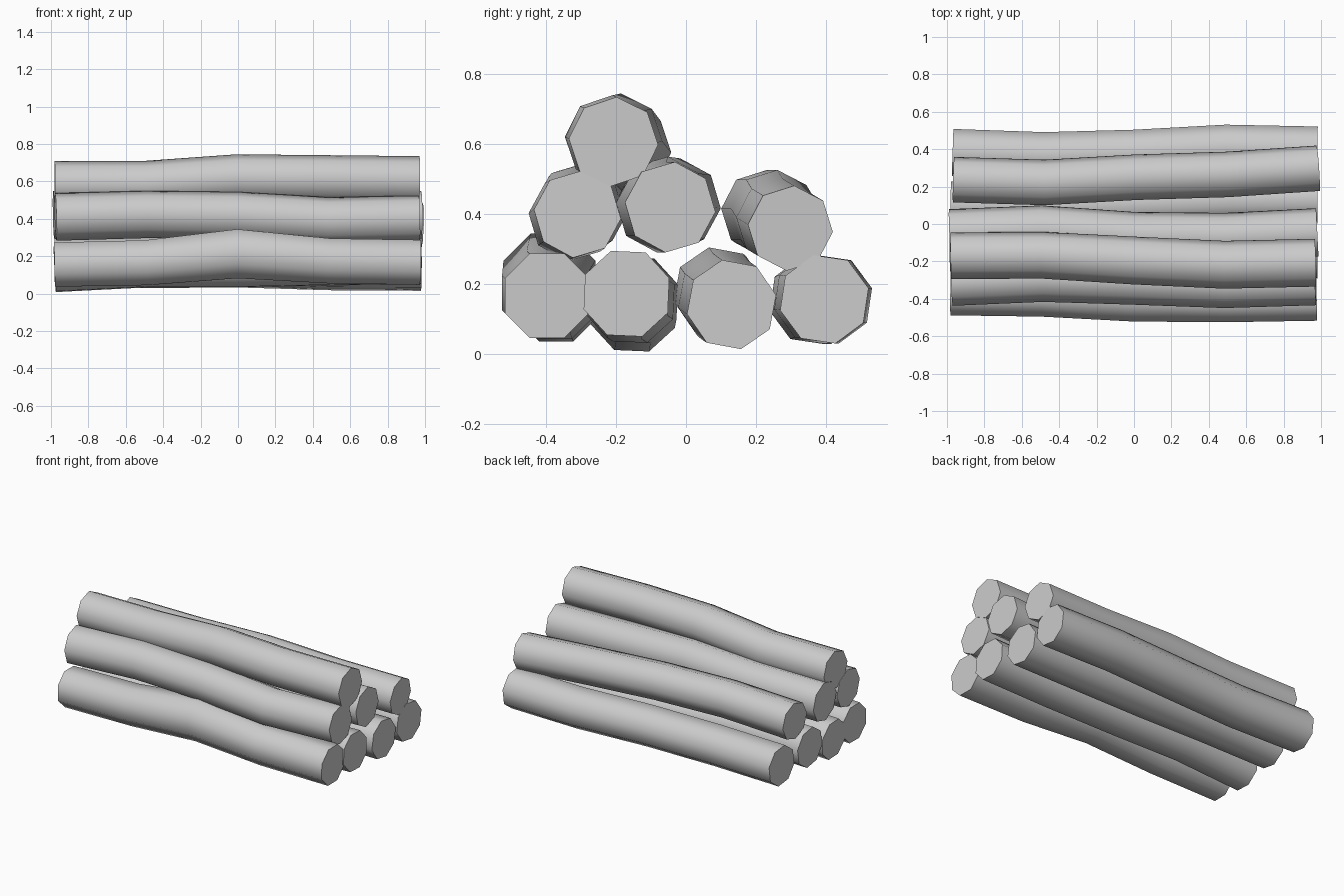
import bpy, bmesh, math
from mathutils import Vector

if "Cube" in bpy.data.objects:
    bpy.data.objects.remove(bpy.data.objects["Cube"])

SIDES = 8


def log(name, x0, x1, ys, zs, radii, phase):
    """Crooked eight-sided log: five rings along x, flat sharp-edged ends."""
    n = len(ys)
    pts = [Vector((x0 + (x1 - x0) * i / (n - 1), ys[i], zs[i])) for i in range(n)]
    bm = bmesh.new()
    rings = []
    for i, p in enumerate(pts):
        t = (pts[min(i + 1, n - 1)] - pts[max(i - 1, 0)]).normalized()
        v = (Vector((0, 0, 1)) - t * t.z).normalized()
        u = v.cross(t)
        ring = []
        for k in range(SIDES):
            a = math.radians(phase) + math.tau * k / SIDES
            ring.append(bm.verts.new(p + (u * math.cos(a) + v * math.sin(a)) * radii[i]))
        rings.append(ring)
    for a, b in zip(rings, rings[1:]):
        for k in range(SIDES):
            j = (k + 1) % SIDES
            bm.faces.new((a[k], a[j], b[j], b[k])).smooth = True
    for ring in (rings[0], rings[-1]):
        cap = bm.faces.new(ring)
        for e in cap.edges:
            e.smooth = False
    bmesh.ops.recalc_face_normals(bm, faces=bm.faces)
    me = bpy.data.meshes.new(name)
    bm.to_mesh(me)
    bm.free()
    bpy.context.collection.objects.link(bpy.data.objects.new(name, me))


R = [0.13] * 5

# bottom row
log("bottom_log_1", -0.98, 0.975, (-.37, -.375, -.39, -.405, -.397),
    (.155, .165, .213, .175, .167), (.128, .13, .142, .13, .13), 22.5)
log("bottom_log_2", -0.98, 0.98, (-.15, -.145, -.155, -.17, -.17),
    (.13, .155, .155, .165, .173), R, 20)
log("bottom_log_3", -0.98, 0.98, (.10, .092, .105, .125, .13),
    (.172, .178, .16, .145, .142), R, 12)
log("bottom_log_4", -0.97, 0.98, (.382, .365, .378, .405, .395),
    (.155, .155, .16, .157, .157), R, 14)

# middle row
log("middle_log_1", -0.975, 0.97, (-.31, -.29, -.305, -.325, -.31),
    (.41, .423, .418, .39, .40), (.128, .127, .127, .125, .125), -6)
log("middle_log_2", -0.985, 0.98, (-.05, -.03, -.065, -.07, -.045),
    (.42, .43, .435, .42, .42), R, -6)
log("middle_log_3", -0.965, 0.985, (.237, .222, .25, .265, .298),
    (.395, .405, .405, .38, .36), (.122, .122, .122, .122, .122), -5)

# top log
log("top_log", -0.98, 0.97, (-.17, -.167, -.195, -.218, -.207),
    (.585, .585, .617, .612, .607), (.125, .125, .128, .128, .128), -4)
